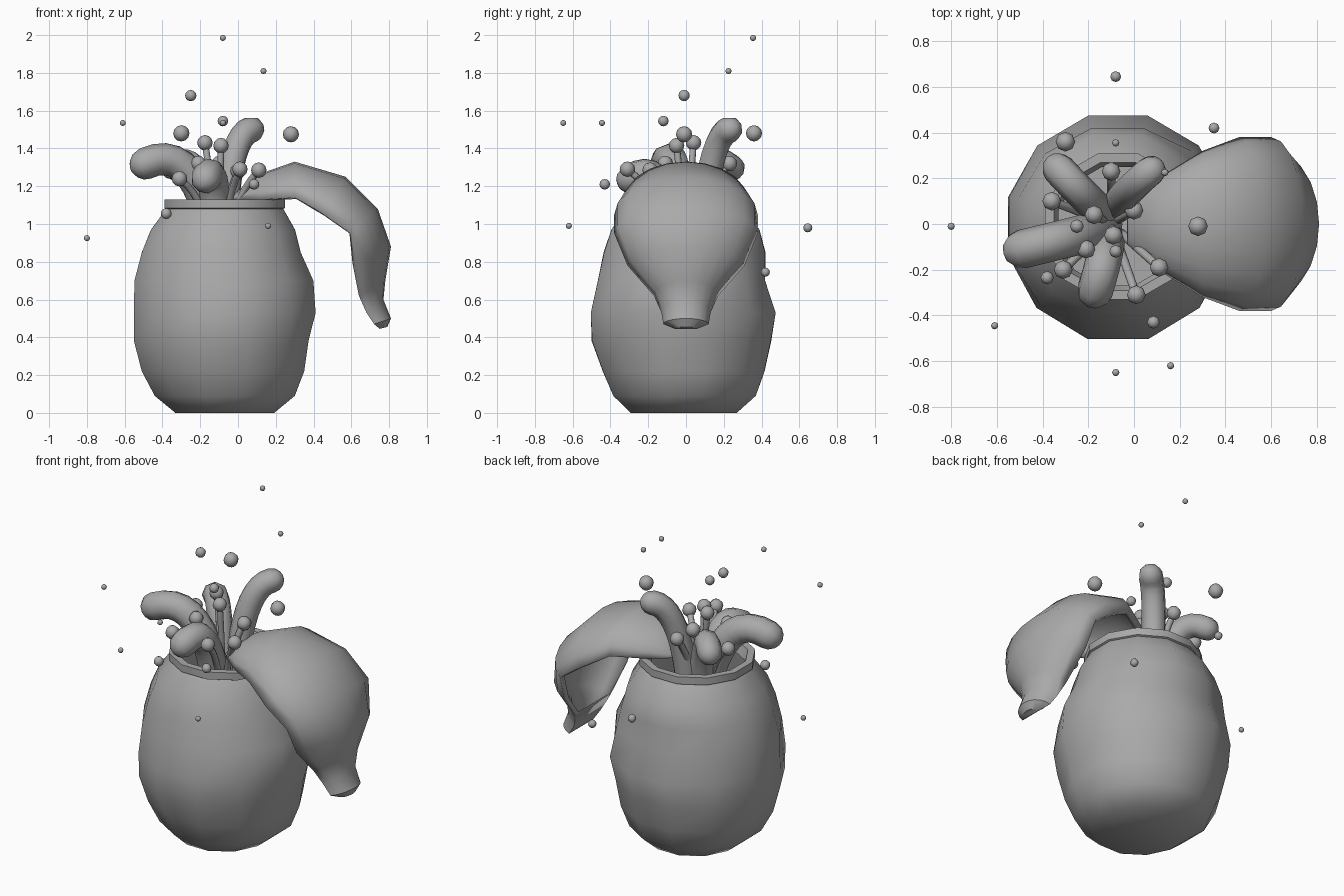
import bpy, bmesh, math
from mathutils import Vector

old = bpy.data.objects.get("Cube")
if old:
    bpy.data.objects.remove(old, do_unlink=True)

# Single clay grey
GREY = (0.4, 0.4, 0.4, 1)
clay = bpy.data.materials.new("clay_grey")
clay.use_nodes = True
clay.diffuse_color = GREY
clay.node_tree.nodes["Principled BSDF"].inputs["Base Color"].default_value = GREY


def add_object(name, data):
    data.materials.append(clay)
    obj = bpy.data.objects.new(name, data)
    bpy.context.collection.objects.link(obj)
    return obj


def add_mesh(name, bm, angle=45):
    bmesh.ops.recalc_face_normals(bm, faces=bm.faces)
    me = bpy.data.meshes.new(name)
    bm.to_mesh(me)
    bm.free()
    me.shade_smooth()
    me.set_sharp_from_angle(angle=math.radians(angle))
    return add_object(name, me)


def bridge(bm, loops, closed):
    """Join consecutive vertex rows with quads."""
    n = len(loops[0])
    for a, b in zip(loops, loops[1:]):
        for i in range(n if closed else n - 1):
            j = (i + 1) % n
            bm.faces.new((a[i], a[j], b[j], b[i]))


def ball(name, loc, r):
    bm = bmesh.new()
    bmesh.ops.create_uvsphere(bm, u_segments=8, v_segments=6, radius=r)
    add_mesh(name, bm, 80).location = loc


def tube(name, a, b, c, r, tip_r=None, steps=9):
    """Round-ended tube along a quadratic arc a-b-c."""
    tip_r = tip_r or r
    a, b, c = Vector(a), Vector(b), Vector(c)
    pts = []
    for i in range(steps + 1):
        t = i / steps
        p = a * (1 - t) ** 2 + b * 2 * t * (1 - t) + c * t * t
        pts.append((p, r + (tip_r - r) * t))
    d = (c - b).normalized()
    for deg in (30, 55, 75, 88):
        s = math.radians(deg)
        pts.append((c + d * tip_r * math.sin(s), tip_r * math.cos(s)))
    cu = bpy.data.curves.new(name, "CURVE")
    cu.dimensions = "3D"
    cu.bevel_depth = 1
    cu.bevel_resolution = 2
    cu.use_fill_caps = True
    sp = cu.splines.new("POLY")
    sp.points.add(len(pts) - 1)
    for q, (p, rad) in zip(sp.points, pts):
        q.co = (*p, 1)
        q.radius = rad
    add_object(name, cu)


# Lumpy twelve-sided pot: height, then half-width towards +x, +y, -x, -y
RINGS = [
    (0, .26, .28, .26, .285), (.09, .37, .38, .37, .375),
    (.22, .42, .425, .44, .43), (.38, .44, .46, .48, .49),
    (.53, .48, .485, .48, .495), (.70, .47, .425, .48, .455),
    (.85, .40, .43, .44, .425), (.97, .37, .40, .39, .385),
    (1.08, .31, .31, .31, .31), (1.085, .32, .32, .32, .32),
    (1.13, .32, .32, .32, .32),
    (1.13, .28, .28, .28, .28), (1.07, .26, .26, .26, .26),
    (1.06, .29, .29, .29, .29), (.8, .34, .34, .34, .34)]
bm = bmesh.new()
loops = []
for z, e, n, w, s in RINGS:
    row = []
    for k in range(12):
        ang = math.radians(15 + 30 * k)
        cx, sy = math.cos(ang), math.sin(ang)
        r = ((e if cx > 0 else w) * cx * cx + (n if sy > 0 else s) * sy * sy) / .966
        row.append(bm.verts.new((r * cx - .07, r * sy - .01, z)))
    loops.append(row)
bridge(bm, loops, True)
bm.faces.new(loops[0])
bm.faces.new(loops[-1])
add_mesh("pot", bm)

# Curled hood with a blunt tip: edge x, edge z, ridge x, ridge z, half-width
HOOD = [
    (-.03, 1.13, -.02, 1.16, .09), (.12, 1.13, .10, 1.26, .21),
    (.30, 1.14, .30, 1.33, .32), (.46, 1.05, .57, 1.25, .38),
    (.60, .95, .74, 1.08, .38), (.62, .78, .81, .88, .31),
    (.64, .62, .78, .70, .17), (.68, .53, .77, .60, .13),
    (.72, .47, .81, .50, .12), (.75, .445, .79, .455, .06)]
bm = bmesh.new()
loops = []
for ex, ez, rx, rz, w in HOOD:
    row = []
    for k in range(11):
        t = math.radians(-90 + 18 * k)
        f = math.cos(t)
        row.append(bm.verts.new((ex + (rx - ex) * f, w * math.sin(t), ez + (rz - ez) * f)))
    loops.append(row)
bridge(bm, loops, False)
bm.faces.new(loops[-1])
bm.faces.new(loops[0])
# close the underside of the tip
for a, b in zip(loops[6:], loops[7:]):
    bm.faces.new((a[0], a[-1], b[-1], b[0]))
hood = add_mesh("hood", bm)
mod = hood.modifiers.new("thickness", "SOLIDIFY")
mod.thickness = .03
mod.offset = -1

# Fat tentacles: root, bend, tip
TENTACLES = [
    ((-.13, -.02, .95), (-.24, -.05, 1.44), (-.49, -.11, 1.32), .085),
    ((-.07, .08, .95), (-.05, .13, 1.47), (.07, .23, 1.50), .07),
    ((-.13, .04, .95), (-.2, .1, 1.42), (-.33, .24, 1.30), .072),
    ((-.12, -.06, .95), (-.12, -.13, 1.36), (-.17, -.29, 1.24), .08)]
for i, (a, b, c, r) in enumerate(TENTACLES):
    tube(f"tentacle_{i + 1}", a, b, c, r, r)

# Thin stalks with round heads
HEADS = [
    (-.36, .10, 1.28), (-.10, .23, 1.32), (0, .06, 1.28), (-.175, .04, 1.43),
    (-.09, -.05, 1.415), (-.21, -.11, 1.32), (-.31, -.20, 1.24),
    (.01, -.31, 1.29), (.11, -.19, 1.285)]
for i, (x, y, z) in enumerate(HEADS):
    root = (-.1 + (x + .1) * .2, y * .2, .9)
    bend = (-.1 + (x + .1) * .4, y * .4, 1.15)
    tube(f"stalk_{i + 1}", root, bend, (x, y, z), .02, .018, 6)
    ball(f"stalk_head_{i + 1}", (x, y, z), .041)

# Flying droplets: position and radius
DROPS = [
    (-.08, .355, 1.985, .016), (.135, .225, 1.81, .016), (-.25, -.01, 1.68, .03),
    (-.08, -.12, 1.545, .028), (-.61, -.445, 1.535, .016), (-.08, -.65, 1.535, .016),
    (-.30, .36, 1.48, .043), (.28, -.01, 1.475, .043), (-.80, -.01, .925, .016),
    (-.38, -.235, 1.055, .029), (.16, -.62, .99, .016), (.085, -.43, 1.21, .028),
    (-.08, .645, .98, .024), (.35, .42, .745, .024)]
for i, (x, y, z, r) in enumerate(DROPS):
    ball(f"droplet_{i + 1}", (x, y, z), r)
